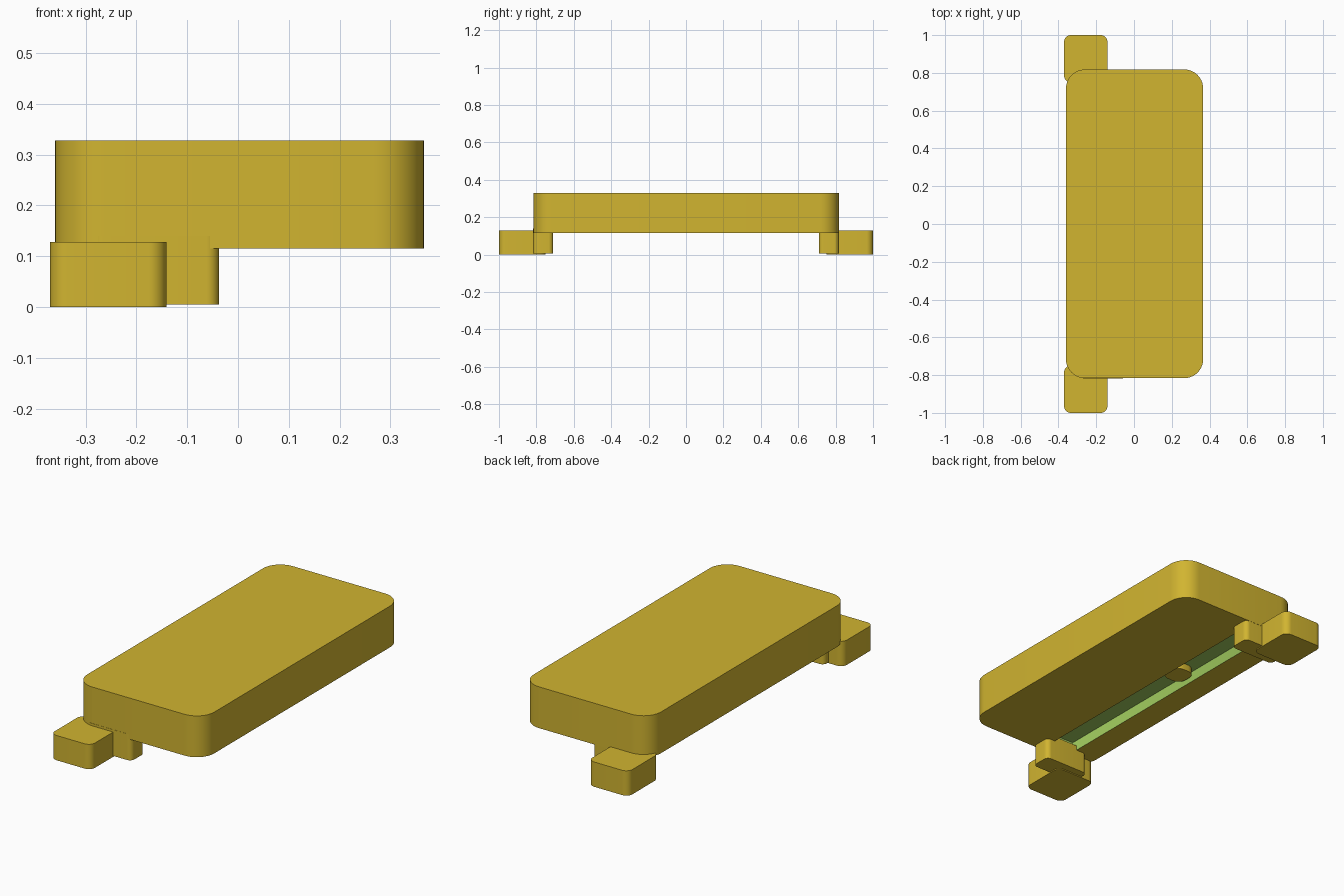
import bpy, bmesh, math

if "Cube" in bpy.data.objects:
    bpy.data.objects.remove(bpy.data.objects["Cube"])

def material(name, rgb):
    m = bpy.data.materials.new(name)
    m.diffuse_color = (*rgb, 1)
    m.use_nodes = True
    m.node_tree.nodes["Principled BSDF"].inputs["Base Color"].default_value = m.diffuse_color
    return m

gold = material("gold", (0.64, 0.46, 0.03))
green = material("green", (0.35, 0.59, 0.11))

def rounded_block(name, x0, x1, y0, y1, z0, z1, r, mat, steps=10):
    """Upright block with rounded vertical corners."""
    bm = bmesh.new()
    corners = [(x1 - r, y1 - r), (x0 + r, y1 - r), (x0 + r, y0 + r), (x1 - r, y0 + r)]
    outline = []
    for q, (cx, cy) in enumerate(corners):
        for i in range(steps + 1):
            a = math.pi / 2 * (q + i / steps)
            outline.append(bm.verts.new((cx + r * math.cos(a), cy + r * math.sin(a), z0)))
    base = bm.faces.new(outline)
    top = bmesh.ops.extrude_face_region(bm, geom=[base])["geom"]
    bmesh.ops.translate(bm, vec=(0, 0, z1 - z0),
                        verts=[v for v in top if isinstance(v, bmesh.types.BMVert)])
    bmesh.ops.recalc_face_normals(bm, faces=bm.faces)
    me = bpy.data.meshes.new(name)
    bm.to_mesh(me)
    bm.free()
    ob = bpy.data.objects.new(name, me)
    bpy.context.collection.objects.link(ob)
    me.materials.append(mat)
    return ob

def smooth(ob):
    bpy.ops.object.select_all(action='DESELECT')
    bpy.context.view_layer.objects.active = ob
    ob.select_set(True)
    bpy.ops.object.shade_smooth_by_angle(angle=math.radians(30))

# Main slab with a long groove cut into its underside
body = rounded_block("body", -0.36, 0.366, -0.816, 0.818, 0.115, 0.328, 0.1, gold)
cutter = rounded_block("groove_cutter", -0.225, -0.085, -0.74, 0.74, 0.05, 0.17, 0.005, green, 2)
cut = body.modifiers.new("groove", 'BOOLEAN')
cut.operation = 'DIFFERENCE'
cut.solver = 'EXACT'
cut.object = cutter
bpy.context.view_layer.objects.active = body
bpy.ops.object.modifier_apply(modifier=cut.name)
bpy.data.objects.remove(cutter)

# Groove walls and ceiling are green
body.data.materials.clear()
body.data.materials.append(gold)
body.data.materials.append(green)
for f in body.data.polygons:
    c = f.center
    inside = -0.23 < c.x < -0.08 and abs(c.y) < 0.745 and 0.116 < c.z < 0.2
    f.material_index = 1 if inside else 0
smooth(body)

# Button hanging in the groove
smooth(rounded_block("button", -0.215, -0.095, 0.095, 0.215, 0.135, 0.172, 0.045, gold, 6))

# Feet and their connecting posts at both ends
for side, s in (("front", -1), ("back", 1)):
    y0, y1 = sorted((0.75 * s, 1.0 * s))
    smooth(rounded_block(side + "_foot", -0.37, -0.141, y0, y1, 0, 0.128, 0.035, gold))
    y0, y1 = sorted((0.71 * s, 0.817 * s))
    smooth(rounded_block(side + "_post", -0.29, -0.037, y0, y1, 0.005, 0.14, 0.025, gold))
